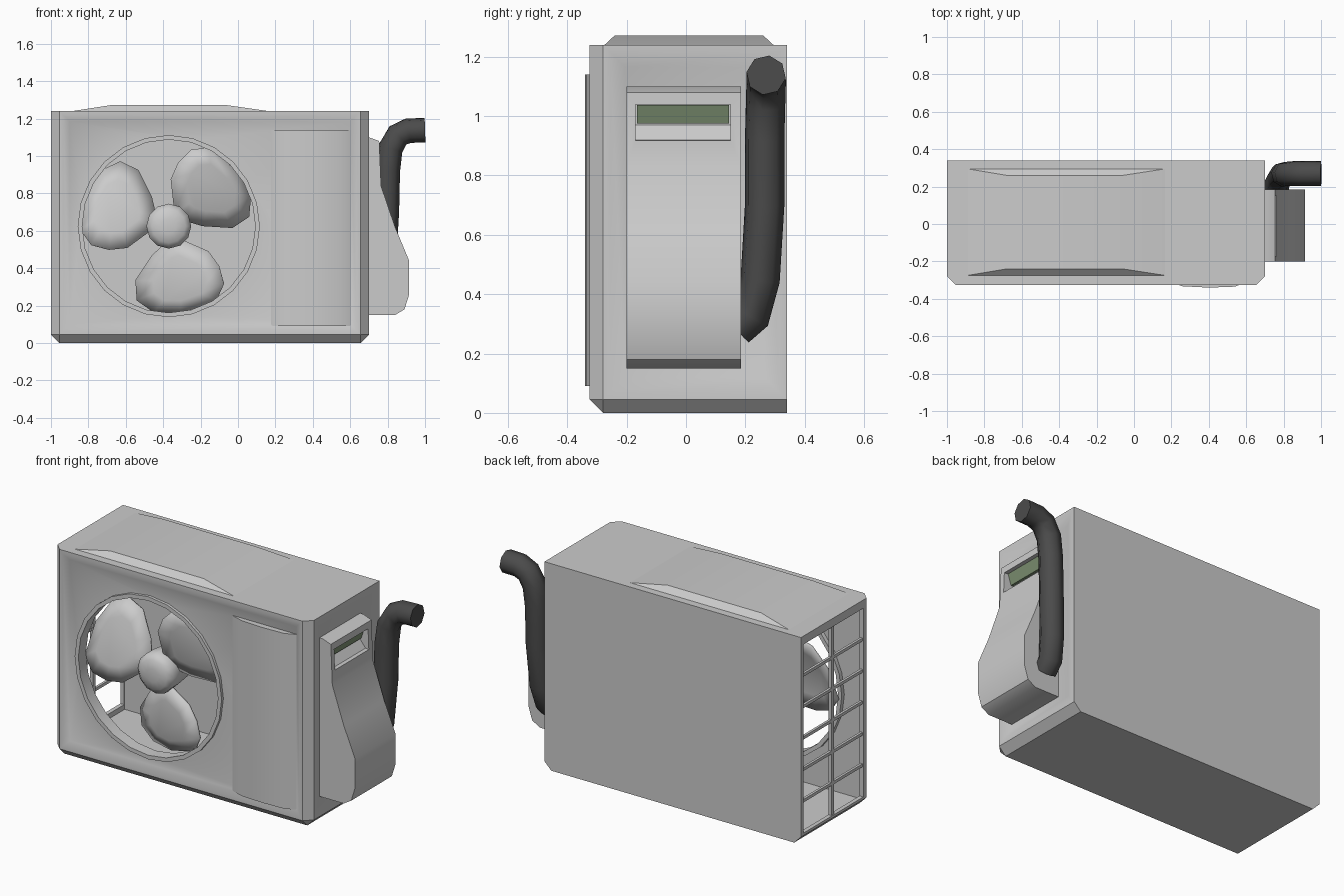
import bpy, bmesh, math
from mathutils import Vector, Matrix

if "Cube" in bpy.data.objects:
    bpy.data.objects.remove(bpy.data.objects["Cube"])


def finish(bm, name, mat=None, angle=35):
    bmesh.ops.recalc_face_normals(bm, faces=bm.faces[:])
    me = bpy.data.meshes.new(name)
    bm.to_mesh(me)
    bm.free()
    ob = bpy.data.objects.new(name, me)
    bpy.context.collection.objects.link(ob)
    if mat:
        me.materials.append(mat)
    smooth(ob, angle)
    return ob


def smooth(ob, angle=35):
    bpy.ops.object.select_all(action='DESELECT')
    ob.select_set(True)
    bpy.context.view_layer.objects.active = ob
    bpy.ops.object.shade_smooth_by_angle(angle=math.radians(angle))


def box_bm(lo, hi):
    lo, hi = Vector(lo), Vector(hi)
    bm = bmesh.new()
    bmesh.ops.create_cube(bm, size=1, matrix=Matrix.Translation((lo + hi) / 2) @ Matrix.Diagonal((*(hi - lo), 1)))
    return bm


def box(name, lo, hi, mat=None):
    return finish(box_bm(lo, hi), name, mat)


def prism(name, pts, vec, mat=None):
    """Extrude a planar outline along vec."""
    bm = bmesh.new()
    f = bm.faces.new([bm.verts.new(p) for p in pts])
    r = bmesh.ops.extrude_face_region(bm, geom=[f])
    bmesh.ops.translate(bm, verts=[v for v in r['geom'] if isinstance(v, bmesh.types.BMVert)], vec=vec)
    return finish(bm, name, mat)


def cut(ob, *cutters):
    for c in cutters:
        m = ob.modifiers.new('cut', 'BOOLEAN')
        m.operation, m.solver, m.object = 'DIFFERENCE', 'EXACT', c
        bpy.context.view_layer.objects.active = ob
        bpy.ops.object.modifier_apply(modifier=m.name)
        bpy.data.objects.remove(c)
    smooth(ob)


def material(name, col):
    m = bpy.data.materials.new(name)
    m.diffuse_color = (*col, 1)
    m.use_nodes = True
    m.node_tree.nodes["Principled BSDF"].inputs["Base Color"].default_value = m.diffuse_color
    return m


dark = material('dark_rubber', (0.07, 0.07, 0.07))
green = material('green_plate', (0.22, 0.3, 0.18))
FX, FZ, FR = -0.37, 0.625, 0.475   # fan centre and radius

# Casing: box with chamfered front edges, inset front and right panels
bm = box_bm((-1, -0.325, 0), (0.7, 0.34, 1.24))
edges = [e for e in bm.edges if all(v.co.y < -0.3 for v in e.verts)
         and not all(v.co.z > 1 for v in e.verts)]
edges += [e for e in bm.edges if abs(e.verts[0].co.y - e.verts[1].co.y) > 0.5
          and all(v.co.z < 0.1 for v in e.verts)]
bmesh.ops.bevel(bm, geom=edges, offset=0.045, segments=1, affect='EDGES', profile=0.5)
bm.normal_update()
for axis, steps in ((Vector((0, -1, 0)), ((0.02, 0), (0.035, -0.02))),
                    (Vector((1, 0, 0)), ((0.025, 0), (0.05, -0.02)))):
    face = max((f for f in bm.faces if f.normal.dot(axis) > 0.99), key=lambda f: f.calc_area())
    for thick, depth in steps:
        bmesh.ops.inset_region(bm, faces=[face], thickness=thick, depth=depth, use_even_offset=True)
body = finish(bm, 'casing')

# Fan chamber, side opening and round fan hole
cyl = bmesh.new()
bmesh.ops.create_cone(cyl, cap_ends=True, segments=24, radius1=FR, radius2=FR, depth=0.3,
                      matrix=Matrix.Translation((FX, -0.33, FZ)) @ Matrix.Rotation(math.pi / 2, 4, 'X'))
cut(body,
    box('chamber_cutter', (-0.975, -0.275, 0.03), (0.17, 0.32, 1.21)),
    box('side_cutter', (-1.1, -0.25, 0.06), (-0.9, 0.315, 1.19)),
    finish(cyl, 'hole_cutter'))

# Raised lid swelling over the fan
bm = bmesh.new()
rings = [[bm.verts.new((x, y, z)) for x, y in ((x0, y0), (x1, y0), (x1, y1), (x0, y1))]
         for x0, x1, y0, y1, z in ((-0.92, 0.2, -0.28, 0.3, 1.235), (-0.68, -0.06, -0.24, 0.26, 1.272))]
for i in range(4):
    j = (i + 1) % 4
    bm.faces.new((rings[0][i], rings[0][j], rings[1][j], rings[1][i]))
bm.faces.new(rings[1])
bm.faces.new(rings[0][::-1])
finish(bm, 'top_swell')

# Bulged front service panel
prism('service_panel', [(0.16, -0.29, 0.09), (0.18, -0.308, 0.09), (0.26, -0.333, 0.09), (0.4, -0.34, 0.09),
                        (0.54, -0.335, 0.09), (0.61, -0.305, 0.09), (0.61, -0.29, 0.09)], (0, 0, 1.05))

# Fan opening rim
bm = bmesh.new()
N = 24
section = [(FR - 0.012, -0.322), (FR + 0.012, -0.322), (FR + 0.012, -0.25), (FR - 0.012, -0.25)]
loops = []
for i in range(N):
    a = 2 * math.pi * i / N
    loops.append([bm.verts.new((FX + r * math.cos(a), y, FZ + r * math.sin(a))) for r, y in section])
for i in range(N):
    A, B = loops[i], loops[(i + 1) % N]
    for k in range(4):
        bm.faces.new((A[k], B[k], B[(k + 1) % 4], A[(k + 1) % 4]))
finish(bm, 'fan_rim')

# Three pitched fan blades
outline = [(0.03, 0.07), (0.01, 0.25), (0.05, 0.34), (0.12, 0.41), (0.22, 0.42), (0.37, 0.29),
           (0.44, 0.16), (0.43, 0.05), (0.34, -0.01), (0.18, 0.0), (0.08, 0.03)]
t = Vector((-math.sin(0.7), math.cos(0.7)))
for n in range(3):
    c, s = math.cos(n * 2 * math.pi / 3), math.sin(n * 2 * math.pi / 3)
    bm = bmesh.new()

    def blade_vert(u, v, lift):
        y = -0.2 - 0.25 * t.dot(Vector((u, v))) - lift
        return bm.verts.new((FX + u * c - v * s, y, FZ + u * s + v * c))

    rim = [blade_vert(u, v, 0) for u, v in outline]
    mid = [blade_vert(0.23 + (u - 0.23) * 0.6, 0.2 + (v - 0.2) * 0.6, 0.02) for u, v in outline]
    for i in range(len(rim)):
        j = (i + 1) % len(rim)
        bm.faces.new((rim[i], rim[j], mid[j], mid[i]))
    bm.faces.new(mid)
    ob = finish(bm, f'fan_blade_{n + 1}', None, 60)
    m = ob.modifiers.new('thickness', 'SOLIDIFY')
    m.thickness = 0.014

# Domed hub and motor behind it
bm = bmesh.new()
prev = None
for r, y in ((0.1, 0.0), (0.12, -0.18), (0.12, -0.25), (0.09, -0.275), (0.04, -0.285)):
    ring = [bm.verts.new((FX + r * math.cos(math.pi * i / 6), y, FZ + r * math.sin(math.pi * i / 6))) for i in range(12)]
    if prev:
        for i in range(12):
            bm.faces.new((prev[i], prev[(i + 1) % 12], ring[(i + 1) % 12], ring[i]))
    else:
        bm.faces.new(ring)
    prev = ring
bm.faces.new(prev)
finish(bm, 'fan_hub', None, 50)

# Side grille bars
box('grille_upright', (-0.995, 0.02, 0.05), (-0.975, 0.045, 1.2))
for i in range(5):
    z = 0.06 + 1.13 * (i + 1) / 6
    box(f'grille_bar_{i + 1}', (-0.995, -0.26, z - 0.009), (-0.98, 0.32, z + 0.009))

# Valve cover with handle recess
profile = [(0.67, 0.15), (0.84, 0.15), (0.89, 0.18), (0.915, 0.26), (0.915, 0.44), (0.84, 0.62),
           (0.765, 0.84), (0.755, 1.08), (0.70, 1.1), (0.67, 1.1)]
cover = prism('valve_cover', [(x, -0.2, z) for x, z in profile], (0, 0.385, 0))
cut(cover, prism('handle_cutter', [(0.9, -0.17, 0.9), (0.9, -0.17, 1.04), (0.70, -0.17, 1.04),
                                   (0.70, -0.17, 0.97), (0.74, -0.17, 0.92)], (0, 0.32, 0)))
prism('handle_plate', [(0.70, -0.165, 0.975), (0.715, -0.165, 0.975),
                       (0.735, -0.165, 1.038), (0.70, -0.165, 1.038)], (0, 0.31, 0), green)

# Insulated pipe
cu = bpy.data.curves.new('pipe', 'CURVE')
cu.dimensions = '3D'
cu.bevel_depth, cu.bevel_resolution, cu.use_fill_caps = 0.067, 2, True
path = [(0.76, 0.17, 0.29), (0.765, 0.22, 0.33), (0.78, 0.25, 0.45), (0.795, 0.265, 0.7), (0.80, 0.265, 0.92),
        (0.815, 0.268, 1.04), (0.855, 0.27, 1.11), (0.91, 0.27, 1.135), (1.0, 0.27, 1.138)]
sp = cu.splines.new('POLY')
sp.points.add(len(path) - 1)
for p, co in zip(sp.points, path):
    p.co = (*co, 1)
cu.materials.append(dark)
bpy.context.collection.objects.link(bpy.data.objects.new('pipe', cu))
